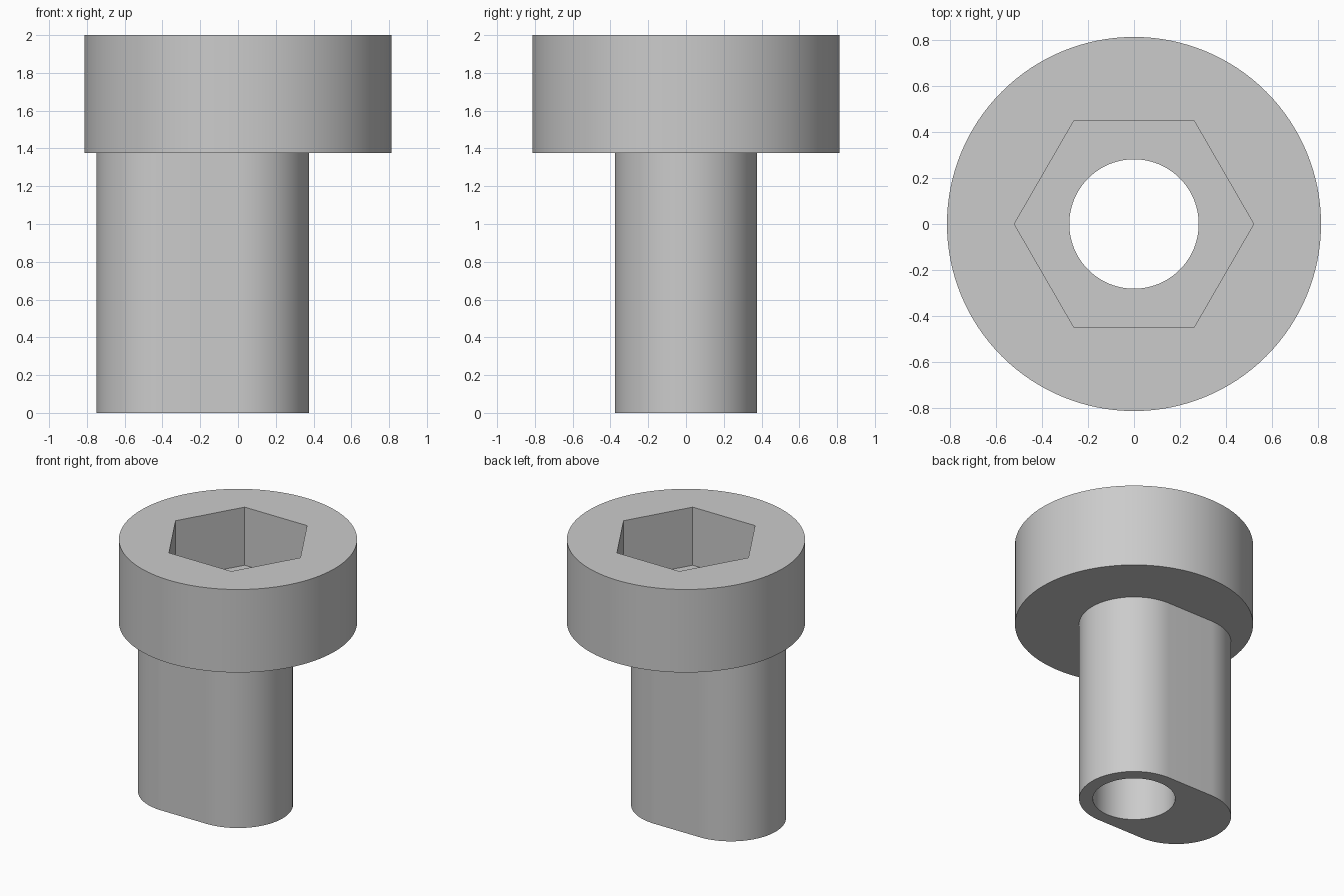
import bpy, bmesh
from math import sin, cos, pi, radians

if "Cube" in bpy.data.objects:
    bpy.data.objects.remove(bpy.data.objects["Cube"], do_unlink=True)

steel = bpy.data.materials.new("grey_steel")
steel.use_nodes = True
grey = (0.6, 0.6, 0.6, 1)
steel.diffuse_color = grey
steel.node_tree.nodes["Principled BSDF"].inputs["Base Color"].default_value = grey


def arc(radius, count, start=0.0, sweep=2 * pi, cx=0.0, closed=True):
    """Outline points along an arc; a closed arc does not repeat its first point."""
    steps = count if closed else count - 1
    return [(cx + radius * cos(start + sweep * i / steps),
             radius * sin(start + sweep * i / steps)) for i in range(count)]


def prism(name, outline, bottom, top):
    """Extrude an outline upward into a solid."""
    bm = bmesh.new()
    face = bm.faces.new([bm.verts.new((x, y, bottom)) for x, y in outline])
    grown = bmesh.ops.extrude_face_region(bm, geom=[face])["geom"]
    raised = [v for v in grown if isinstance(v, bmesh.types.BMVert)]
    bmesh.ops.translate(bm, verts=raised, vec=(0, 0, top - bottom))
    bmesh.ops.recalc_face_normals(bm, faces=bm.faces)
    mesh = bpy.data.meshes.new(name)
    bm.to_mesh(mesh)
    bm.free()
    mesh.materials.append(steel)
    obj = bpy.data.objects.new(name, mesh)
    bpy.context.collection.objects.link(obj)
    return obj


def combine(target, other, operation):
    """Apply a boolean and discard the second solid."""
    mod = target.modifiers.new(operation.lower(), "BOOLEAN")
    mod.object, mod.operation, mod.solver = other, operation, "EXACT"
    bpy.context.view_layer.objects.active = target
    bpy.ops.object.modifier_apply(modifier=mod.name)
    bpy.data.objects.remove(other, do_unlink=True)


# Round head
bolt = prism("socket_head_bolt", arc(0.8125, 128), 1.375, 2)

# Slot-shaped shank, offset to one side and sunk into the head
shank_radius = 0.375
slot = (arc(shank_radius, 49, -pi / 2, pi, closed=False)
        + arc(shank_radius, 49, pi / 2, pi, cx=-shank_radius, closed=False))
combine(bolt, prism("shank", slot, 0, 1.5), "UNION")

# Hexagonal key socket and through hole
combine(bolt, prism("hex_socket", arc(0.52, 6), 1.5625, 2.2), "DIFFERENCE")
combine(bolt, prism("through_hole", arc(0.281, 96), -0.2, 2.2), "DIFFERENCE")

# Smooth round walls, crisp rims
bpy.ops.object.select_all(action="DESELECT")
bolt.select_set(True)
bpy.context.view_layer.objects.active = bolt
bpy.ops.object.shade_smooth_by_angle(angle=radians(30))
